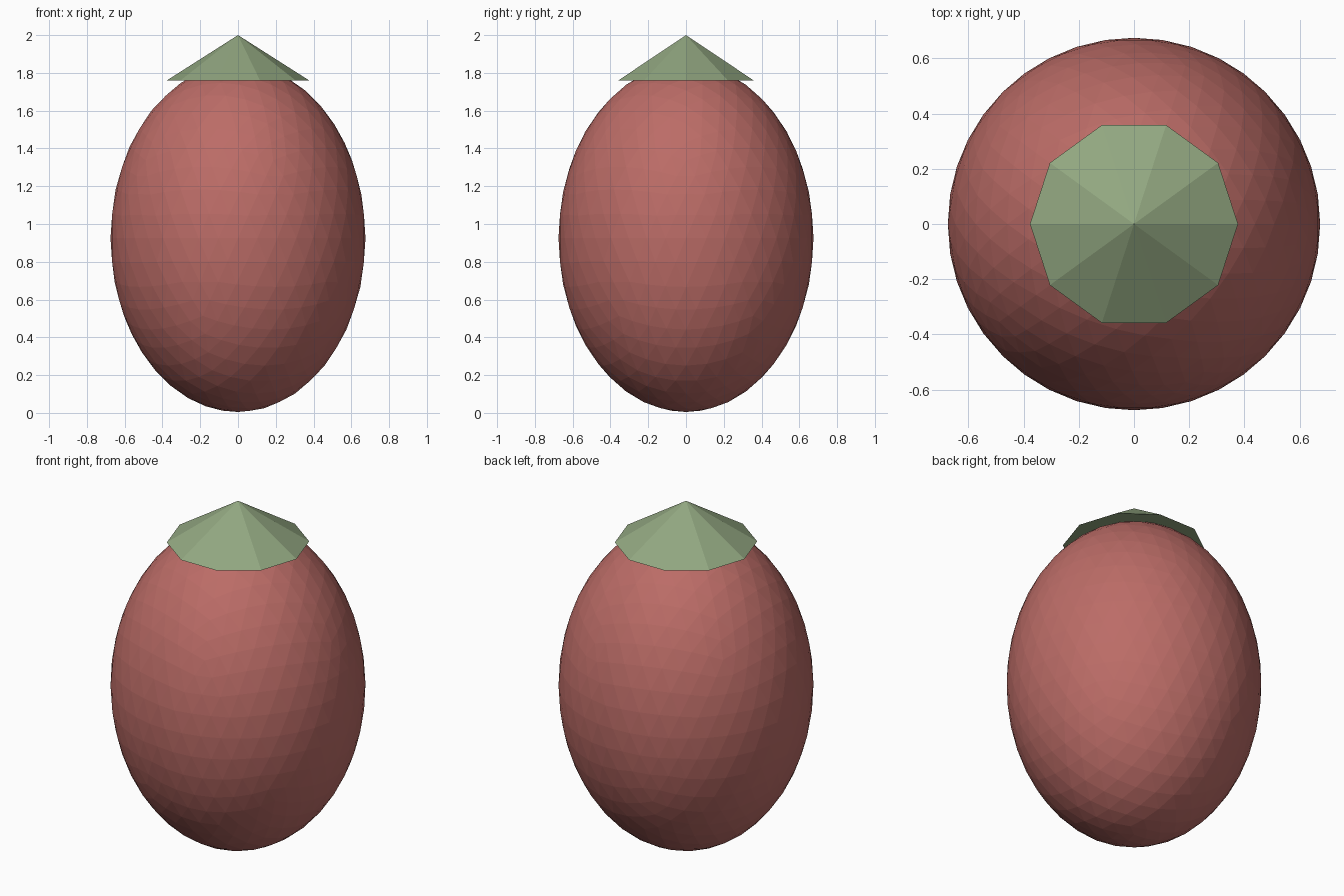
import bpy
import math

cube = bpy.data.objects.get("Cube")
if cube:
    bpy.data.objects.remove(cube, do_unlink=True)


def make_material(name, color):
    mat = bpy.data.materials.new(name)
    mat.use_nodes = True
    mat.diffuse_color = color
    mat.node_tree.nodes["Principled BSDF"].inputs["Base Color"].default_value = color
    return mat


def finish(name, mat):
    obj = bpy.context.object
    obj.name = obj.data.name = name
    obj.data.materials.append(mat)
    bpy.ops.object.shade_flat()
    return obj


red = make_material("dusty red", (0.50, 0.15, 0.135, 1))
green = make_material("leaf green", (0.29, 0.39, 0.22, 1))

# Faceted egg-shaped fruit body
bpy.ops.mesh.primitive_ico_sphere_add(subdivisions=4, radius=1, location=(0, 0, 0.925))
body = finish("fruit_body", red)
body.scale = (0.675, 0.675, 0.92)

# Ten-sided leafy cap with a corner pointing along x
bpy.ops.mesh.primitive_cone_add(vertices=10, radius1=0.377, radius2=0, depth=0.24,
                                location=(0, 0, 1.88), rotation=(0, 0, math.pi / 2))
cap = finish("leaf_cap", green)
